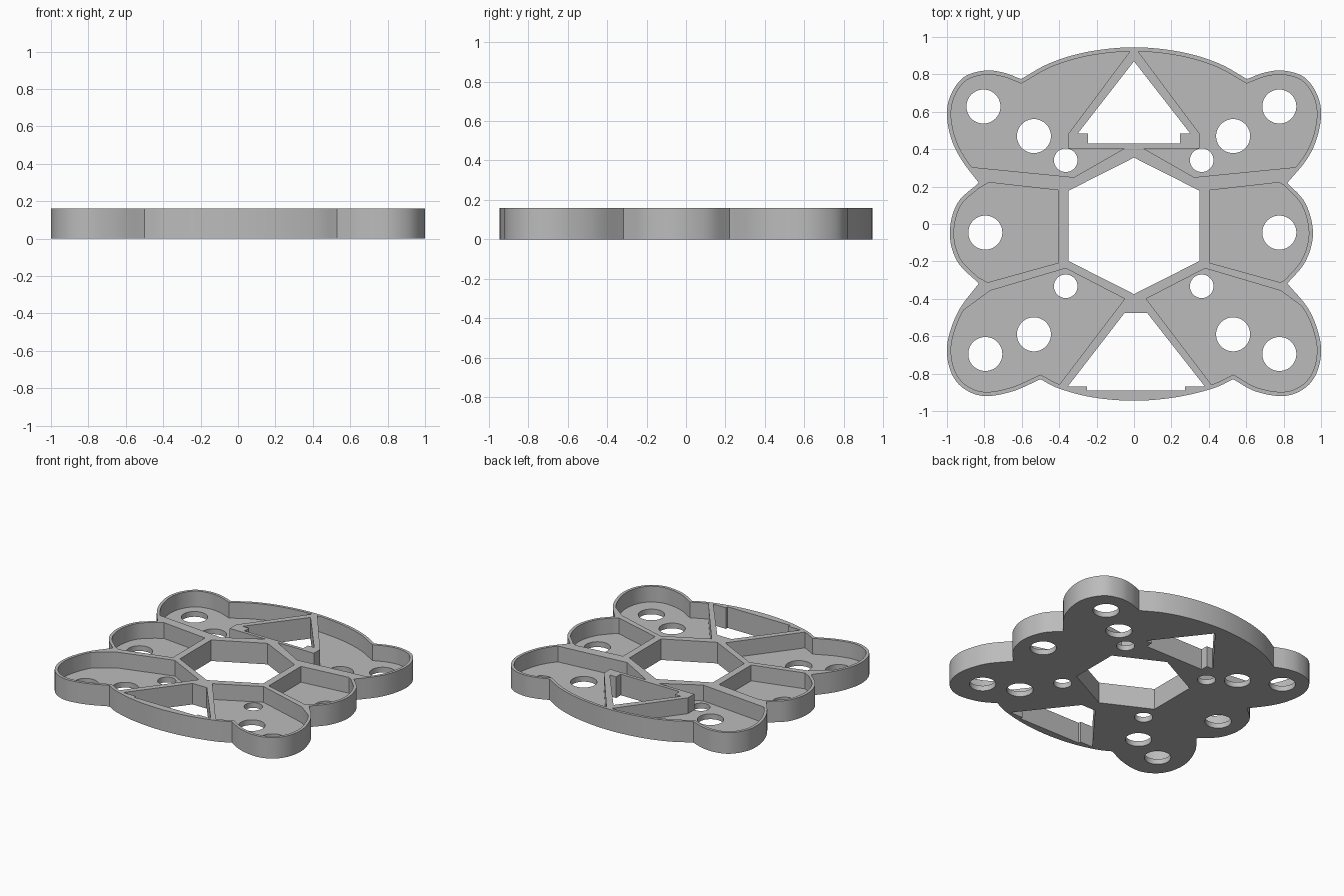
import bpy
import bmesh
from math import cos, sin, tau
from mathutils import Vector

HEIGHT = 0.16
FLOOR = 0.04
WALL = 0.022

if "Cube" in bpy.data.objects:
    bpy.data.objects.remove(bpy.data.objects["Cube"], do_unlink=True)

grey = bpy.data.materials.new("plain grey")
grey.use_nodes = True
grey.diffuse_color = (0.5, 0.5, 0.5, 1)
grey.node_tree.nodes["Principled BSDF"].inputs["Base Color"].default_value = grey.diffuse_color


def smooth(points, steps=6):
    """Smooth path through the points, leaving out the last one."""
    pts = [Vector(p) for p in points]
    pts = [2 * pts[0] - pts[1]] + pts + [2 * pts[-1] - pts[-2]]
    path = []
    for a, b, c, d in zip(pts, pts[1:], pts[2:], pts[3:]):
        for i in range(steps):
            t = i / steps
            path.append(0.5 * (2 * b + (c - a) * t + (2 * a - 5 * b + 4 * c - d) * t ** 2
                               + (3 * b - a - 3 * c + d) * t ** 3))
    return path


def mirror(points, shift=0.0):
    return [(shift - x, y) for x, y in reversed(points)]


def inset(loop, distance):
    """Move a counter-clockwise loop inwards with mitred corners."""
    result = []
    for i, point in enumerate(loop):
        before = (point - loop[i - 1]).normalized()
        after = (loop[(i + 1) % len(loop)] - point).normalized()
        n1 = Vector((-before.y, before.x))
        n2 = Vector((-after.y, after.x))
        result.append(point + (n1 + n2) * distance / (1 + n1.dot(n2)))
    return result


def circle(x, y, radius, count=48):
    return [(x + radius * cos(tau * i / count), y + radius * sin(tau * i / count))
            for i in range(count)]


def prism(name, points, bottom, top):
    bm = bmesh.new()
    face = bm.faces.new([bm.verts.new((p[0], p[1], bottom)) for p in points])
    grown = bmesh.ops.extrude_face_region(bm, geom=[face])["geom"]
    bmesh.ops.translate(bm, vec=(0, 0, top - bottom),
                        verts=[v for v in grown if isinstance(v, bmesh.types.BMVert)])
    bmesh.ops.recalc_face_normals(bm, faces=bm.faces)
    mesh = bpy.data.meshes.new(name)
    bm.to_mesh(mesh)
    bm.free()
    mesh.materials.append(grey)
    obj = bpy.data.objects.new(name, mesh)
    bpy.context.collection.objects.link(obj)
    return obj


def combine(target, tool, operation):
    """Apply a boolean, then discard the helper solid."""
    mod = target.modifiers.new("cut", "BOOLEAN")
    mod.operation = operation
    mod.solver = "EXACT"
    mod.object = tool
    bpy.context.view_layer.update()
    graph = bpy.context.evaluated_depsgraph_get()
    mesh = bpy.data.meshes.new_from_object(target.evaluated_get(graph))
    target.modifiers.clear()
    target.data = mesh
    bpy.data.objects.remove(tool, do_unlink=True)


def lobes(waist, reach, foot):
    """Three rounded lobes of the left edge, from back to front."""
    upper = [(-0.604, 0.775), (-0.7, 0.81), (-0.8, 0.82), (-0.91, 0.785), (-0.98, 0.69),
             (-1, 0.58), (-0.975, 0.45), (-0.92, 0.34), (-waist, 0.22)]
    side = [(-waist, 0.22), (-reach + 0.04, 0.11), (-reach, -0.05),
            (-reach + 0.04, -0.2), (-waist, -0.318)]
    lower = [(-waist, -0.318), (-0.93, -0.45), (-0.985, -0.58), (-1, -0.69),
             (-0.975, -0.8), (-0.91, -0.88), (-0.8, -0.92), (-0.65, -0.895), (-foot, -0.83)]
    return [upper, side, lower]


# Outer edge, counter-clockwise from the back right
left = lobes(0.83, 0.985, 0.5)
right = [mirror(part) for part in reversed(lobes(0.82, 0.957, 0.53))]
back_half = [(0, 0.945), (-0.25, 0.92), (-0.45, 0.86), (-0.604, 0.775)]
back = mirror(back_half)[:-1] + back_half
front = [(-0.5, -0.83), (-0.4, -0.88), (-0.22, -0.927), (0, -0.945),
         (0.22, -0.927), (0.42, -0.88), (0.53, -0.83)]
outline = []
for part in [back] + left + [front] + right:
    outline += smooth(part)

plate = prism("ribbed_plate", outline, 0, HEIGHT)
rim = inset(outline, WALL)

# Pockets bounded by straight ribs and by the thin outer wall
back_pocket = [(-0.02, 0.925), (-0.02, 1.1), (-1.1, 1.1), (-1.1, 0.327),
               (-0.32, 0.25), (-0.05, 0.405), (-0.353, 0.405), (-0.353, 0.48)]
side_pocket = [(-0.403, 0.18), (-0.775, 0.222), (-0.9, 0.15), (-1.1, 0),
               (-1.1, -0.1), (-0.9, -0.25), (-0.782, -0.312), (-0.403, -0.207)]
front_pocket = [(-0.365, -0.237), (-0.05, -0.4), (-0.4, -0.86), (-0.4, -1.1),
                (-1.1, -1.1), (-1.1, -0.6), (-0.77, -0.357)]
for shape, shift in ((back_pocket, 0), (side_pocket, 0), (front_pocket, 0.015)):
    for area in (shape, mirror(shape, shift)):
        pocket = prism("pocket_cutter", area, FLOOR, HEIGHT + 0.1)
        combine(pocket, prism("rim_cutter", rim, 0, HEIGHT + 0.2), "INTERSECT")
        combine(plate, pocket, "DIFFERENCE")

# Through openings: central hexagon, notched triangle and notched trapezoid
hexagon = [(0, 0.355), (0.35, 0.178), (0.35, -0.198),
           (0, -0.375), (-0.35, -0.198), (-0.35, 0.178)]
triangle = [(0, 0.87), (-0.3, 0.485), (-0.247, 0.485), (-0.247, 0.43),
            (0.247, 0.43), (0.247, 0.485), (0.3, 0.485)]
trapezoid = [(-0.05, -0.475), (0.07, -0.475), (0.38, -0.87), (0.273, -0.87),
             (0.273, -0.89), (-0.25, -0.89), (-0.25, -0.87), (-0.355, -0.87)]
openings = [hexagon, triangle, trapezoid]

# Round holes as left x, right x, y and radius
for x_left, x_right, y, radius in (
        (-0.805, 0.777, 0.628, 0.091), (-0.535, 0.53, 0.47, 0.091),
        (-0.365, 0.362, 0.341, 0.063), (-0.795, 0.777, -0.046, 0.091),
        (-0.365, 0.362, -0.333, 0.063), (-0.535, 0.53, -0.59, 0.091),
        (-0.795, 0.777, -0.695, 0.091)):
    openings += [circle(x_left, y, radius), circle(x_right, y, radius)]

for shape in openings:
    combine(plate, prism("opening_cutter", shape, -0.1, HEIGHT + 0.1), "DIFFERENCE")

# Soft curved walls with crisp edges
bpy.ops.object.select_all(action="DESELECT")
plate.select_set(True)
bpy.context.view_layer.objects.active = plate
bpy.ops.object.shade_smooth_by_angle(angle=0.45)
